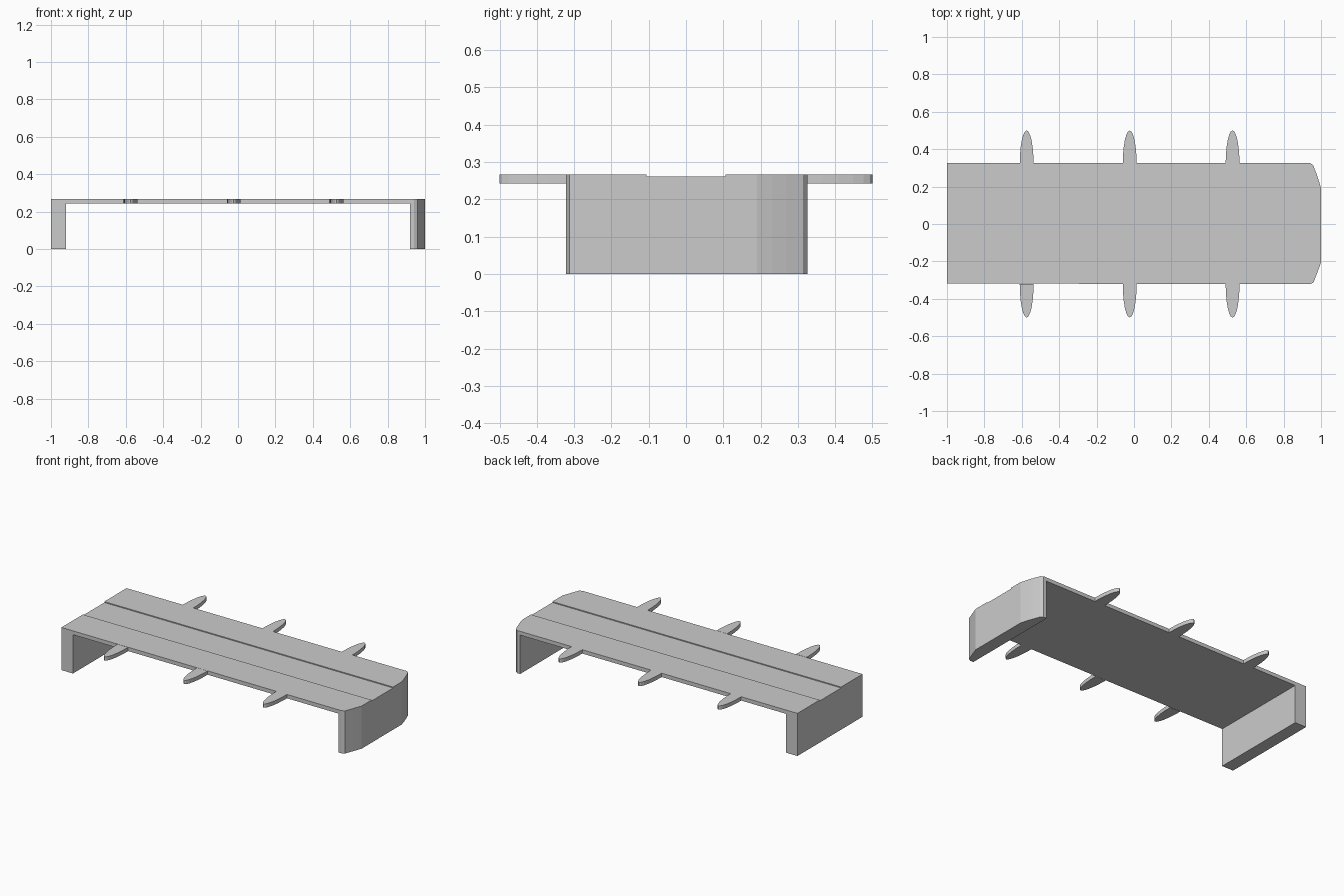
import bpy, bmesh, math

if "Cube" in bpy.data.objects:
    bpy.data.objects.remove(bpy.data.objects["Cube"])

DECK_BOTTOM, DECK_TOP = 0.243, 0.267


def prism(name, outline, z0, z1):
    """Extrude a closed xy outline between two heights."""
    bm = bmesh.new()
    face = bm.faces.new([bm.verts.new((x, y, z0)) for x, y in outline])
    res = bmesh.ops.extrude_face_region(bm, geom=[face])
    verts = [v for v in res["geom"] if isinstance(v, bmesh.types.BMVert)]
    bmesh.ops.translate(bm, verts=verts, vec=(0, 0, z1 - z0))
    bmesh.ops.recalc_face_normals(bm, faces=bm.faces)
    mesh = bpy.data.meshes.new(name)
    bm.to_mesh(mesh)
    bm.free()
    obj = bpy.data.objects.new(name, mesh)
    bpy.context.collection.objects.link(obj)
    return obj


def box(name, x0, x1, y0, y1, z0, z1):
    return prism(name, [(x0, y0), (x1, y0), (x1, y1), (x0, y1)], z0, z1)


def cut(target, cutter):
    """Subtract a cutter and remove it."""
    mod = target.modifiers.new("cut", "BOOLEAN")
    mod.operation = "DIFFERENCE"
    mod.solver = "EXACT"
    mod.object = cutter
    cutter.hide_render = True
    bpy.context.view_layer.objects.active = target
    bpy.ops.object.modifier_apply(modifier=mod.name)
    bpy.data.objects.remove(cutter)


# Deck with two end legs, bowed at the right end
nose = [(0.942, 0.326), (0.958, 0.314), (0.975, 0.27), (0.988, 0.232), (1.0, 0.19)]
front_nose = [(1.0, -0.205), (0.98, -0.26), (0.96, -0.313), (0.942, -0.322)]
body = prism("deck_and_legs",
             [(-1.0, -0.318)] + front_nose[::-1] + nose[::-1] + [(-1.0, 0.326)],
             0.0, DECK_TOP)

# Open space between the legs, and shallow channel along the top
cut(body, box("underside_cutter", -0.92, 0.92, -0.6, 0.6, -0.1, DECK_BOTTOM))
cut(body, box("channel_cutter", -1.2, 1.2, -0.106, 0.106, 0.261, 0.4))

# Rounded side tabs, three per side
STEPS = 12
for i, x in enumerate((-0.574, -0.023, 0.527)):
    for side, label in ((1, "back"), (-1, "front")):
        arc = []
        for k in range(STEPS + 1):
            a = math.pi * k / STEPS
            arc.append((x + 0.037 * math.cos(a), side * (0.321 + 0.179 * math.sin(a))))
        prism(f"side_tab_{label}_{i + 1}", arc, DECK_BOTTOM, DECK_TOP)
